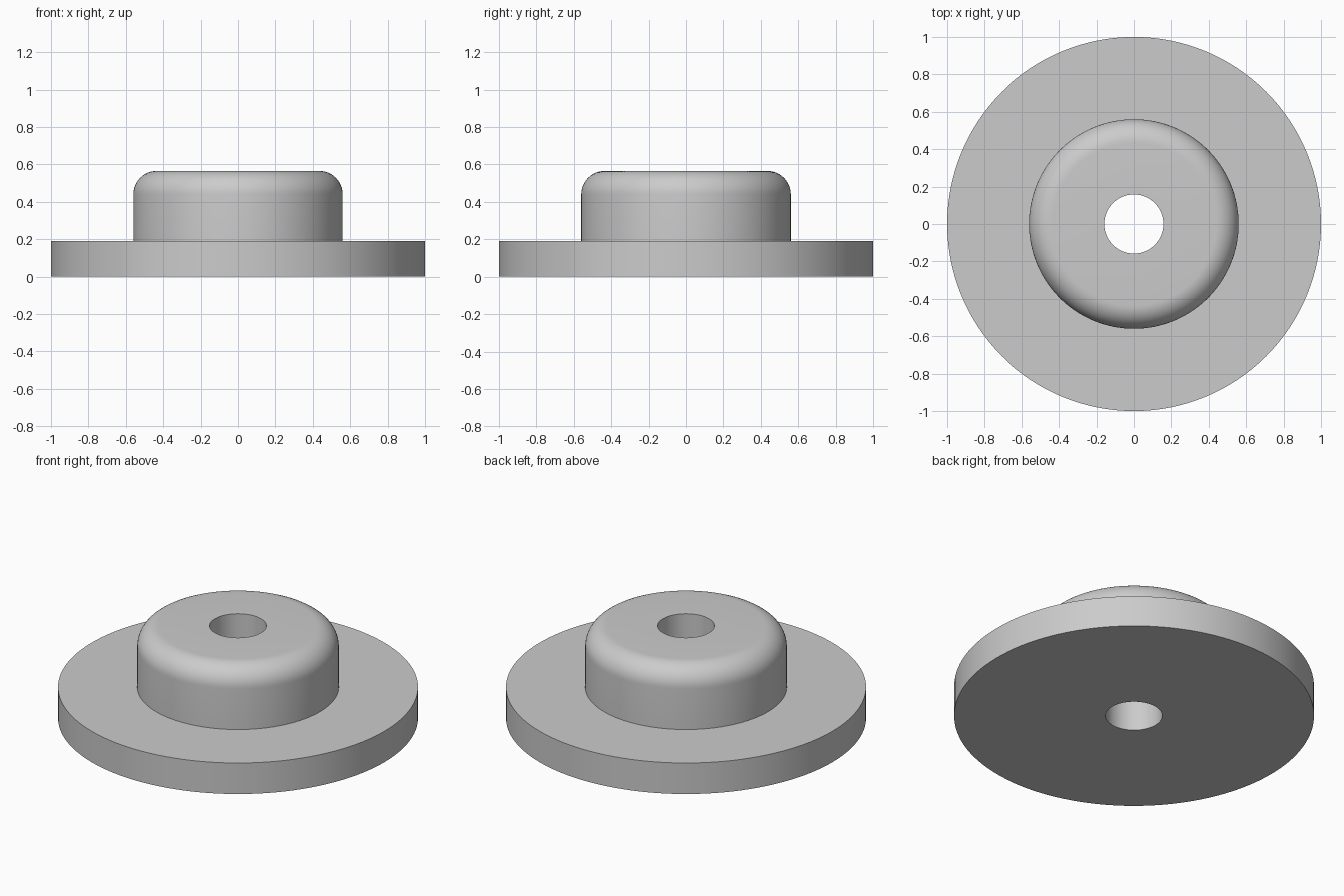
import bpy
import bmesh
from math import cos, sin, pi, radians

cube = bpy.data.objects.get("Cube")
if cube:
    bpy.data.objects.remove(cube, do_unlink=True)

SEGMENTS = 128
BORE, HUB, FLANGE = 0.158, 0.56, 1.0
FLANGE_TOP, HUB_TOP, FILLET = 0.19, 0.565, 0.125

# Plain grey material
grey = bpy.data.materials.new("plain grey")
grey.use_nodes = True
colour = (0.6, 0.6, 0.6, 1)
grey.diffuse_color = colour
grey.node_tree.nodes["Principled BSDF"].inputs["Base Color"].default_value = colour

# Half section: flange, hub wall, rounded shoulder, bore
profile = [(BORE, 0), (FLANGE, 0), (FLANGE, FLANGE_TOP), (HUB, FLANGE_TOP)]
for i in range(13):
    a = i / 12 * pi / 2
    profile.append((HUB - FILLET + FILLET * cos(a), HUB_TOP - FILLET + FILLET * sin(a)))
profile.append((BORE, HUB_TOP))

# Revolve the closed section around z
bm = bmesh.new()
verts = [bm.verts.new((r, 0, z)) for r, z in profile]
edges = [bm.edges.new((v, verts[i - 1])) for i, v in enumerate(verts)]
bmesh.ops.spin(bm, geom=verts + edges, cent=(0, 0, 0), axis=(0, 0, 1),
               angle=2 * pi, steps=SEGMENTS, use_merge=True)
bmesh.ops.remove_doubles(bm, verts=bm.verts, dist=0.0001)
bmesh.ops.recalc_face_normals(bm, faces=bm.faces)
mesh = bpy.data.meshes.new("flanged_bushing")
bm.to_mesh(mesh)
bm.free()
mesh.materials.append(grey)

bushing = bpy.data.objects.new("flanged_bushing", mesh)
bpy.context.collection.objects.link(bushing)
bpy.context.view_layer.objects.active = bushing
bushing.select_set(True)
bpy.ops.object.shade_smooth_by_angle(angle=radians(30))
